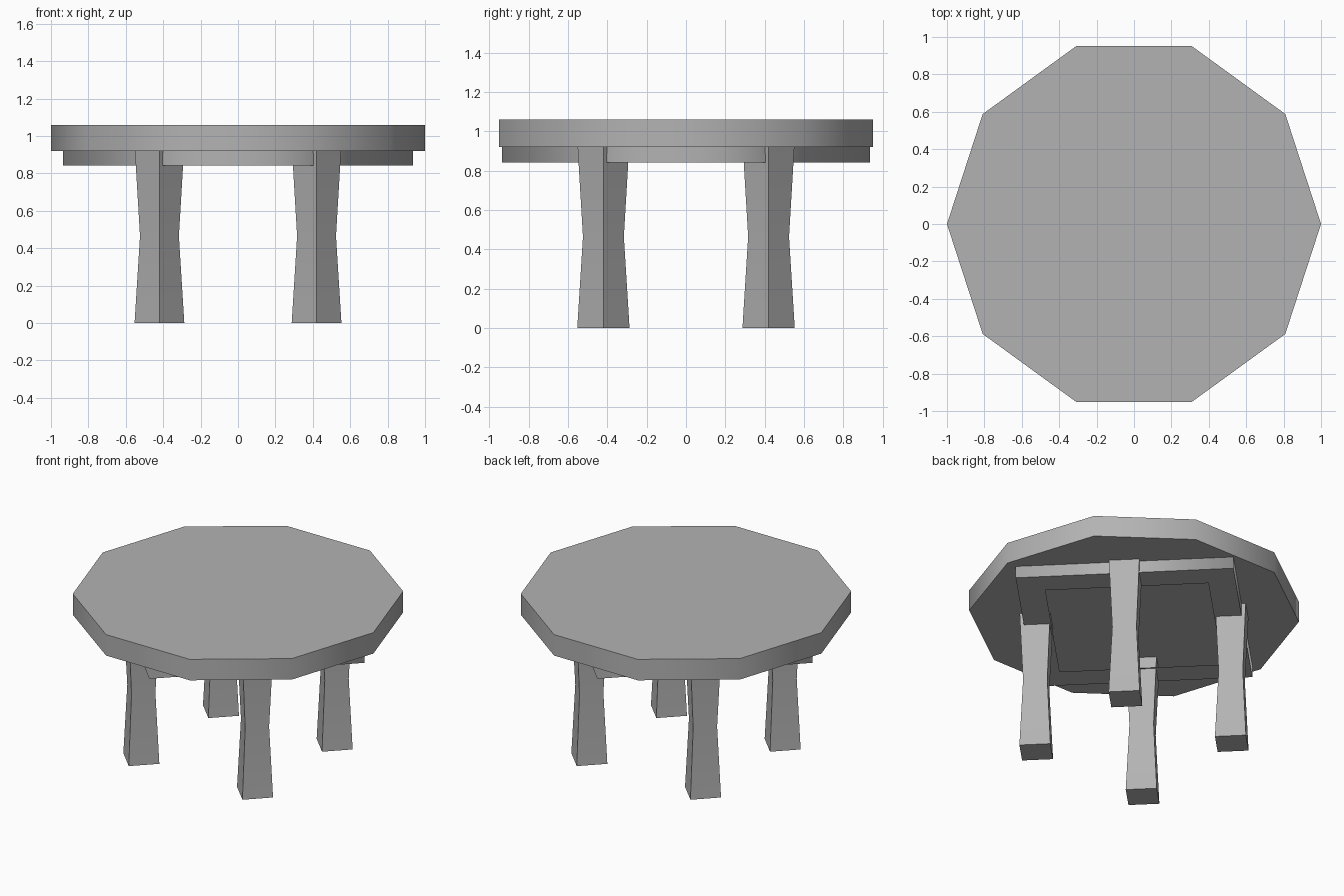
import bpy, bmesh
from math import sin, cos, pi

if "Cube" in bpy.data.objects:
    bpy.data.objects.remove(bpy.data.objects["Cube"])

TOP_Z, UNDER_Z, APRON_Z = 1.06, 0.92, 0.841

# Darker grey for the whole table
grey = bpy.data.materials.new("dark_grey")
grey.diffuse_color = (0.45, 0.45, 0.45, 1.0)
grey.use_nodes = True
grey.node_tree.nodes["Principled BSDF"].inputs["Base Color"].default_value = grey.diffuse_color


def make_object(name, bm):
    """Smooth the upright faces, keep horizontal ones flat."""
    bmesh.ops.recalc_face_normals(bm, faces=bm.faces)
    for f in bm.faces:
        f.smooth = abs(f.normal.z) < 0.5
    mesh = bpy.data.meshes.new(name)
    bm.to_mesh(mesh)
    bm.free()
    mesh.materials.append(grey)
    obj = bpy.data.objects.new(name, mesh)
    bpy.context.collection.objects.link(obj)
    return obj


def ring(bm, sides, radius, z, cx=0.0, cy=0.0):
    return [bm.verts.new((cx + radius * cos(2 * pi * i / sides),
                          cy + radius * sin(2 * pi * i / sides), z))
            for i in range(sides)]


def bridge(bm, a, b, sharp_corners=False):
    n = len(a)
    for i in range(n):
        j = (i + 1) % n
        bm.faces.new((a[i], a[j], b[j], b[i]))
    if sharp_corners:
        for p, q in zip(a, b):
            bm.edges.get((p, q)).smooth = False


# Ten-sided tabletop
bm = bmesh.new()
low, high = ring(bm, 10, 1.0, UNDER_Z), ring(bm, 10, 1.0, TOP_Z)
bridge(bm, low, high)
bm.faces.new(low[::-1])
bm.faces.new(high)
make_object("tabletop", bm)

# Diagonal square apron: outer wall and bottom rim, open in the middle
bm = bmesh.new()
outer_top = ring(bm, 4, 0.935, UNDER_Z)
outer_low = ring(bm, 4, 0.935, APRON_Z)
inner_low = ring(bm, 4, 0.70, APRON_Z)
bridge(bm, outer_low, outer_top)
bridge(bm, inner_low, outer_low)
make_object("apron", bm)

# Four waisted square legs, turned to face the diagonals
LEG_PROFILE = [(0.133, 0.0), (0.104, 0.465), (0.131, UNDER_Z)]
for side, sx in (("left", -1), ("right", 1)):
    for end, sy in (("front", -1), ("back", 1)):
        bm = bmesh.new()
        rings = [ring(bm, 4, r, z, 0.42 * sx, 0.42 * sy) for r, z in LEG_PROFILE]
        for a, b in zip(rings, rings[1:]):
            bridge(bm, a, b, sharp_corners=True)
        bm.faces.new(rings[0][::-1])
        bm.faces.new(rings[-1])
        make_object(f"{end}_{side}_leg", bm)
